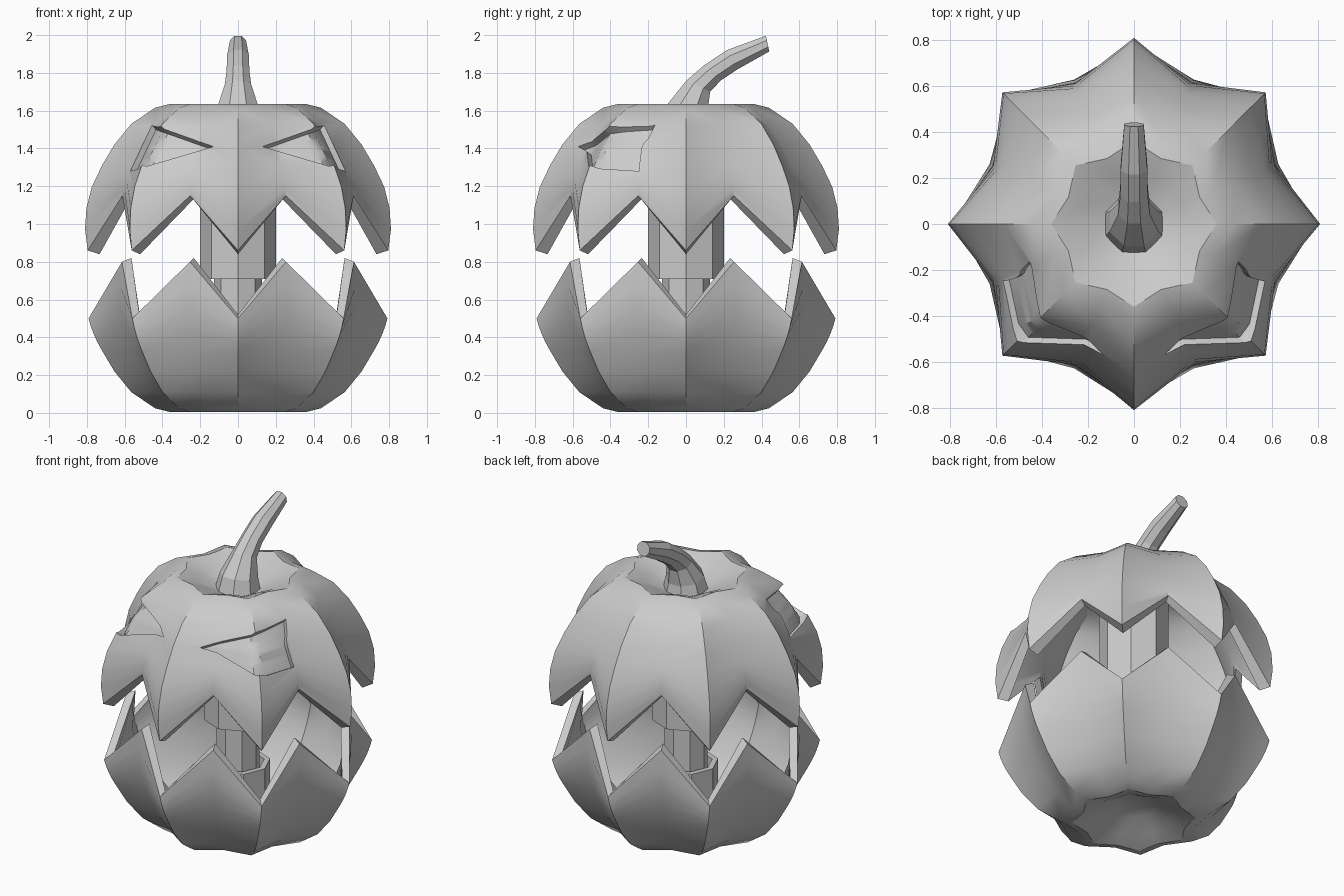
import bpy, bmesh, math
from mathutils import Vector

if "Cube" in bpy.data.objects:
    bpy.data.objects.remove(bpy.data.objects["Cube"])

COLS = 16
# outer profile from the pole outwards: radius, height from the shell's equator
PROFILE = [(0, .53), (.13, .555), (.25, .61), (.36, .645), (.44, .625),
           (.565, .54), (.655, .43), (.72, .32)]


def make(name, bm):
    bmesh.ops.remove_doubles(bm, verts=bm.verts, dist=1e-4)
    bmesh.ops.recalc_face_normals(bm, faces=bm.faces)
    me = bpy.data.meshes.new(name)
    bm.to_mesh(me)
    bm.free()
    ob = bpy.data.objects.new(name, me)
    bpy.context.collection.objects.link(ob)
    return ob


def loft(name, rings, cap=False):
    bm = bmesh.new()
    vs = [[bm.verts.new(p) for p in r] for r in rings]
    n = len(vs[0])
    for a, b in zip(vs, vs[1:]):
        for i in range(n):
            j = (i + 1) % n
            bm.faces.new((a[i], a[j], b[j], b[i]))
    if cap:
        bm.faces.new(vs[0])
        bm.faces.new(vs[-1])
    return make(name, bm)


def activate(ob):
    bpy.ops.object.select_all(action='DESELECT')
    ob.select_set(True)
    bpy.context.view_layer.objects.active = ob


def smooth(ob):
    activate(ob)
    bpy.ops.object.shade_smooth_by_angle(angle=math.radians(30))


# ribbed double-walled half pumpkin with a zigzag rim
def shell(name, sign, z0, cut_ridge, cut_valley):
    def column_point(i, r, d):
        k = 1.0
        if i % 2:                               # valley between ribs
            k = 1 - .16 * min(1, r / .4)
        a = i * math.tau / COLS
        return (r * k * math.cos(a), r * k * math.sin(a), z0 + sign * d)

    def wall(scale, drop):
        rows = [[column_point(i, r * scale, d * scale) for i in range(COLS)]
                for r, d in PROFILE]
        for t in (.25, .5, .75, 1):
            row = []
            for i in range(COLS):
                end = (cut_valley if i % 2 else cut_ridge) - drop
                start = .32 * scale
                d = start + (end - start) * t
                r = .81 * math.sqrt(1 - (d / scale / .7) ** 2) * scale
                row.append(column_point(i, r, d))
            rows.append(row)
        return rows

    return loft(name, wall(1, 0) + wall(.93, .02)[::-1])


lower = shell("lower_shell", -1, .65, .15, -.15)
upper = shell("upper_shell", 1, .99, -.13, .16)
bpy.context.view_layer.update()


# sunken eyes: a curved triangular patch projected onto the shell, thickened to a cutter
def eye_cutter(side):
    inner, top, outer = (Vector((side * x, -2, z)) for x, z in
                         ((.13, 1.41), (.455, 1.525), (.57, 1.28)))
    n = 10
    centre = Vector((0, 0, .95))
    bm = bmesh.new()
    grid = []
    for u in range(n + 1):
        row = []
        for v in range(n + 1):
            p = inner.lerp(top.lerp(outer, v / n), u / n)
            hit, loc, _, _ = upper.ray_cast(p, Vector((0, 1, 0)))
            row.append(bm.verts.new(centre + (loc - centre) * .955))
        grid.append(row)
    for u in range(n):
        for v in range(n):
            bm.faces.new((grid[u][v], grid[u + 1][v],
                          grid[u + 1][v + 1], grid[u][v + 1]))
    bmesh.ops.remove_doubles(bm, verts=bm.verts, dist=1e-4)
    bmesh.ops.triangulate(bm, faces=bm.faces)
    ext = bmesh.ops.extrude_face_region(bm, geom=bm.faces[:], use_keep_orig=True)
    for g in ext["geom"]:
        if isinstance(g, bmesh.types.BMVert):
            g.co = centre + (g.co - centre) * 1.15
    return make("eye_cutter", bm)


cutters = [eye_cutter(s) for s in (-1, 1)]
for c in cutters:
    m = upper.modifiers.new("eye", 'BOOLEAN')
    m.operation = 'DIFFERENCE'
    m.solver = 'EXACT'
    m.object = c
    activate(upper)
    bpy.ops.object.modifier_apply(modifier=m.name)
for c in cutters:
    bpy.data.objects.remove(c)
smooth(lower)
smooth(upper)

# bent stem: centre y, centre z, radius, tilt of the cross-section
STEM = [(.0, 1.54, .135, 0), (.01, 1.62, .115, 10), (.065, 1.73, .075, 25),
        (.14, 1.80, .065, 42), (.245, 1.87, .063, 60), (.432, 1.955, .046, 78)]
rings = []
for y, z, r, tilt in STEM:
    t = math.radians(tilt)
    ring = []
    for i in range(8):
        a = (i + .5) * math.tau / 8
        s = r * math.sin(a)
        ring.append((r * math.cos(a), y + s * math.cos(t), z - s * math.sin(t)))
    rings.append(ring)
loft("stem", rings, cap=True)


# telescopic core inside: eight-sided tubes
def tube(name, sections, cap=False):
    return loft(name, [[(r * math.cos(i * math.tau / 8), r * math.sin(i * math.tau / 8), z)
                        for i in range(8)] for r, z in sections], cap)


tube("upper_core_sleeve", [(.2, 1.5), (.2, .71), (.165, .71), (.165, .85)], True)
tube("core_rod", [(.128, .15), (.128, .9)], True)
tube("lower_core_sleeve", [(.19, .13), (.19, .43), (.155, .43), (.155, .3)], True)
